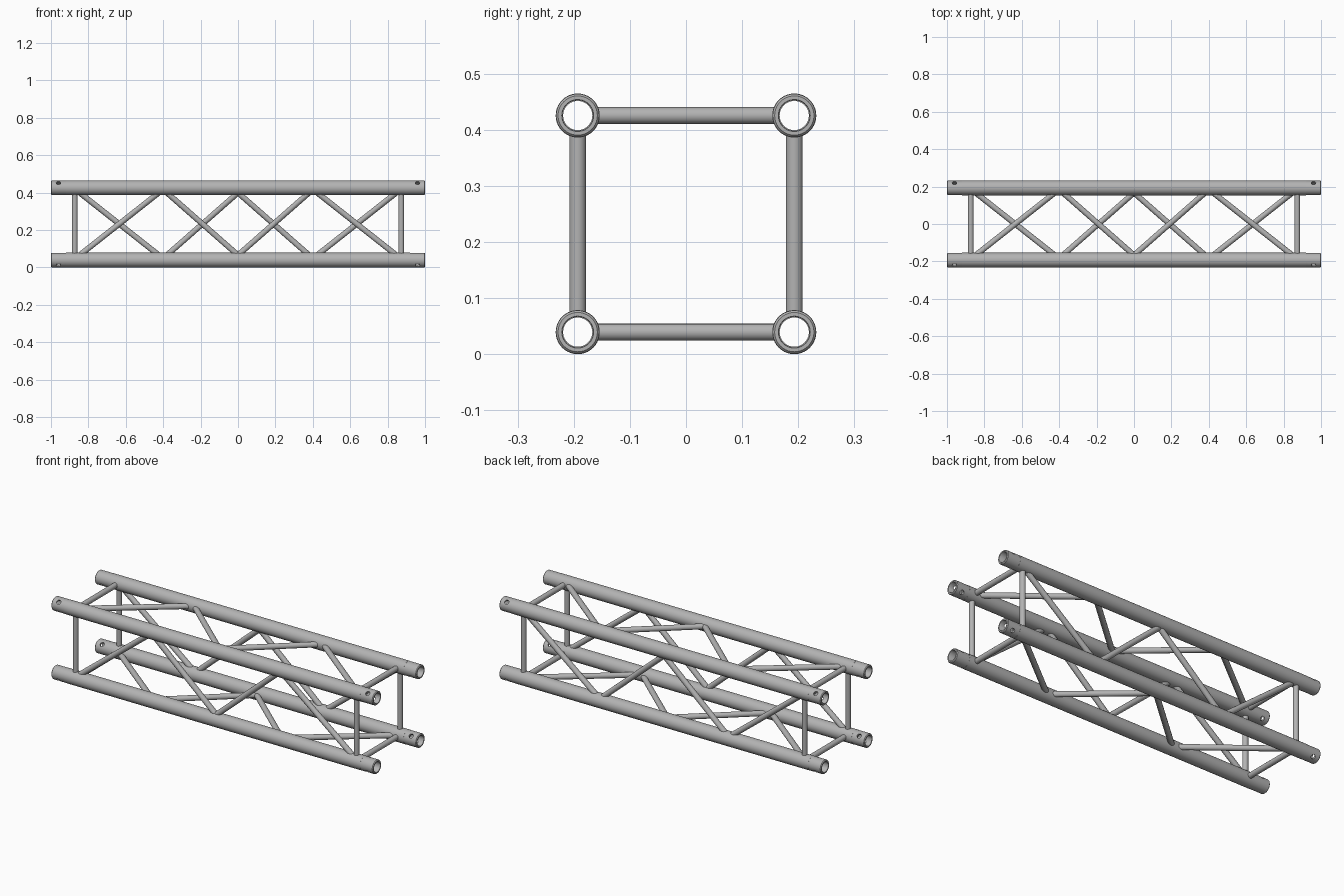
import bpy, bmesh, math
from mathutils import Vector, Matrix

if "Cube" in bpy.data.objects:
    bpy.data.objects.remove(bpy.data.objects["Cube"])

H = 0.193            # half spacing of the chords
R = 0.0393           # chord outer radius
ZC = R + H           # height of the truss axis
ROD = 0.015          # brace radius
CUT = H - 0.033      # braces stop inside the chord wall

metal = bpy.data.materials.new("brushed aluminium grey")
metal.diffuse_color = (0.45, 0.45, 0.45, 1)
metal.use_nodes = True
metal.node_tree.nodes["Principled BSDF"].inputs["Base Color"].default_value = metal.diffuse_color


def finish(name, bm):
    bmesh.ops.recalc_face_normals(bm, faces=bm.faces)
    me = bpy.data.meshes.new(name)
    bm.to_mesh(me)
    bm.free()
    me.materials.append(metal)
    ob = bpy.data.objects.new(name, me)
    bpy.context.collection.objects.link(ob)
    return ob


def smooth(ob):
    bpy.ops.object.select_all(action='DESELECT')
    ob.select_set(True)
    bpy.context.view_layer.objects.active = ob
    bpy.ops.object.shade_smooth_by_angle(angle=math.radians(35))


def tube(name, profile, y, z, n=40):
    """Revolve a closed (x, radius) profile around a line along x."""
    bm = bmesh.new()
    rings = []
    for i in range(n):
        a = 2 * math.pi * i / n
        rings.append([bm.verts.new((x, y + r * math.cos(a), z + r * math.sin(a)))
                      for x, r in profile])
    m = len(profile)
    for i in range(n):
        p, q = rings[i], rings[(i + 1) % n]
        for k in range(m):
            bm.faces.new((p[k], p[(k + 1) % m], q[(k + 1) % m], q[k]))
    return finish(name, bm)


def rod(name, place, x0, x1, n=20):
    """Round bar across one side, its ends trimmed parallel to the chords."""
    axis = Vector((x1 - x0, 0, 2 * H)).normalized()
    u = axis.cross(Vector((0, 1, 0)))
    mid = Vector(((x0 + x1) / 2, 0, 0))
    bm = bmesh.new()
    loops = []
    for end in (-CUT, CUT):
        loop = []
        for i in range(n):
            a = 2 * math.pi * i / n
            p = mid + ROD * (math.cos(a) * u + math.sin(a) * Vector((0, 1, 0)))
            p += axis * ((end - p.z) / axis.z)
            loop.append(bm.verts.new(place @ p))
        loops.append(loop)
        bm.faces.new(loop)
    for i in range(n):
        j = (i + 1) % n
        bm.faces.new((loops[0][i], loops[0][j], loops[1][j], loops[1][i]))
    smooth(finish(name, bm))


# Drill for the diagonal pin holes in the end sleeves
bm = bmesh.new()
for x in (-0.96, 0.96):
    for sy in (-1, 1):
        for sz in (-1, 1):
            tilt = Matrix.Rotation(-sy * sz * math.pi / 4, 4, 'X')
            spot = Matrix.Translation((x, sy * H, ZC + sz * H))
            bmesh.ops.create_cone(bm, cap_ends=True, segments=20, radius1=0.012,
                                  radius2=0.012, depth=0.12, matrix=spot @ tilt)
drill = finish("pin_hole_cutter", bm)
drill.hide_render = True

# Chords and end sleeves
for sy, side in ((-1, "front"), (1, "back")):
    for sz, level in ((-1, "lower"), (1, "upper")):
        y, z = sy * H, ZC + sz * H
        label = level + "_" + side
        smooth(tube(label + "_chord",
                    [(-0.92, 0.026), (-0.92, R), (0.92, R), (0.92, 0.026)], y, z))
        for s, hand in ((-1, "left"), (1, "right")):
            prof = [(0.92, 0.0275), (0.92, 0.0386), (0.996, 0.0386),
                    (1.0, 0.035), (1.0, 0.0285), (0.998, 0.0275)]
            ob = tube(label + "_" + hand + "_sleeve", [(s * x, r) for x, r in prof], y, z)
            mod = ob.modifiers.new("pin_holes", 'BOOLEAN')
            mod.object = drill
            mod.solver = 'EXACT'
            bpy.ops.object.select_all(action='DESELECT')
            bpy.context.view_layer.objects.active = ob
            ob.select_set(True)
            bpy.ops.object.modifier_apply(modifier=mod.name)
            smooth(ob)
bpy.data.objects.remove(drill)

# Braces: each side turns about the long axis; the zigzag alternates side to side
bays = [(-0.88, -0.39), (-0.41, 0.03), (-0.03, 0.41), (0.39, 0.88)]
# side name, quarter turns, whether the first diagonal rises in the local frame
sides = [("front", 0, True), ("back", 2, True), ("top", 3, True), ("bottom", 1, True)]
for side, turns, rises in sides:
    place = (Matrix.Translation((0, 0, ZC)) @
             Matrix.Rotation(turns * math.pi / 2, 4, 'X') @
             Matrix.Translation((0, -H, 0)))
    for x, hand in ((-0.873, "left"), (0.873, "right")):
        rod(side + "_" + hand + "_strut", place, x, x)
    for k, (a, b) in enumerate(bays):
        up = rises == (k % 2 == 0)
        rod(f"{side}_diagonal_{k + 1}", place, a if up else b, b if up else a)
